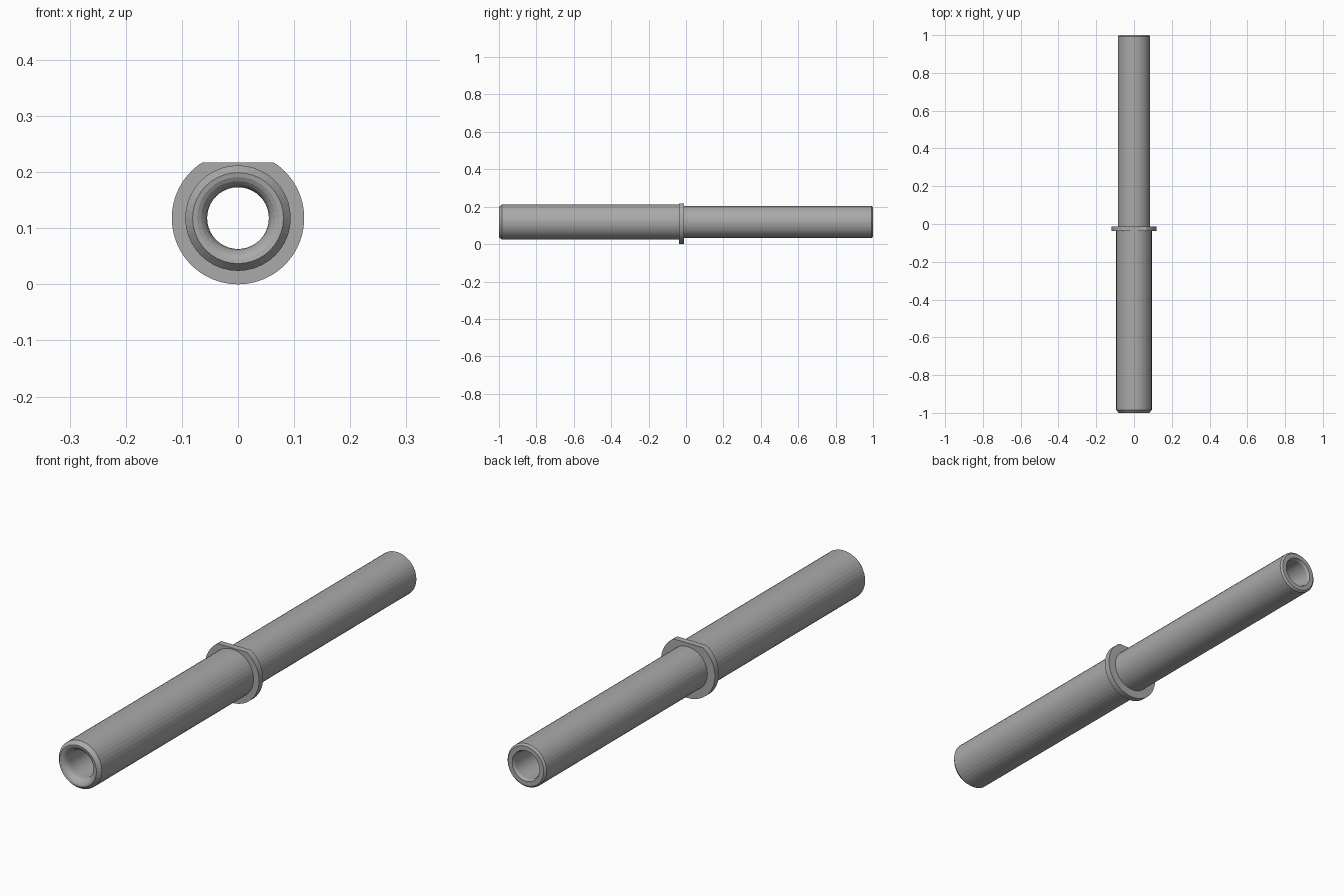
import bpy, bmesh, math

cube = bpy.data.objects.get("Cube")
if cube:
    bpy.data.objects.remove(cube)

AXIS_Z = 0.118
SIDES = 40

steel = bpy.data.materials.new("plain grey")
steel.use_nodes = True
grey = (0.4, 0.4, 0.4, 1)
steel.diffuse_color = grey
steel.node_tree.nodes["Principled BSDF"].inputs["Base Color"].default_value = grey


def lathe(name, profile, sides, flat_top=None):
    """Spin a closed (radius, y) profile about the tube axis."""
    bm = bmesh.new()
    rings = []
    for i in range(sides):
        a = 2 * math.pi * i / sides
        rings.append([bm.verts.new((r * math.cos(a), y, r * math.sin(a)))
                      for r, y in profile])
    n = len(profile)
    for i in range(sides):
        here, there = rings[i], rings[(i + 1) % sides]
        for j in range(n):
            k = (j + 1) % n
            bm.faces.new((here[j], here[k], there[k], there[j]))
    # Slice off the top and close the cut
    if flat_top:
        cut = bmesh.ops.bisect_plane(
            bm, geom=bm.verts[:] + bm.edges[:] + bm.faces[:],
            plane_co=(0, 0, flat_top), plane_no=(0, 0, 1), clear_outer=True)
        edges = [e for e in cut["geom_cut"] if isinstance(e, bmesh.types.BMEdge)]
        bmesh.ops.holes_fill(bm, edges=edges)
    bmesh.ops.recalc_face_normals(bm, faces=bm.faces)
    mesh = bpy.data.meshes.new(name)
    bm.to_mesh(mesh)
    bm.free()
    mesh.materials.append(steel)
    obj = bpy.data.objects.new(name, mesh)
    obj.location.z = AXIS_Z
    bpy.context.collection.objects.link(obj)
    return obj


# Flared mouth: a quarter curve from the front rim down to the bore
BORE, RIM, DEPTH = 0.055, 0.081, 0.03
flare = []
for i in range(6):
    t = math.pi / 2 * i / 5
    flare.append((BORE + (RIM - BORE) * (1 - math.sin(t)),
                  -1 + DEPTH * (1 - math.cos(t))))

# Hollow body: wide front tube stepping down to the narrower rear tube
body = flare + [
    (BORE, 0.99), (0.06, 1.0), (0.078, 1.0), (0.085, 0.993),
    (0.085, -0.02), (0.094, -0.02), (0.094, -0.985)]
lathe("tube_body", body, SIDES)

# Collar with a flat on top
lathe("collar", [(0.08, -0.037), (0.118, -0.037), (0.118, -0.012), (0.08, -0.012)],
      80, flat_top=0.099)
